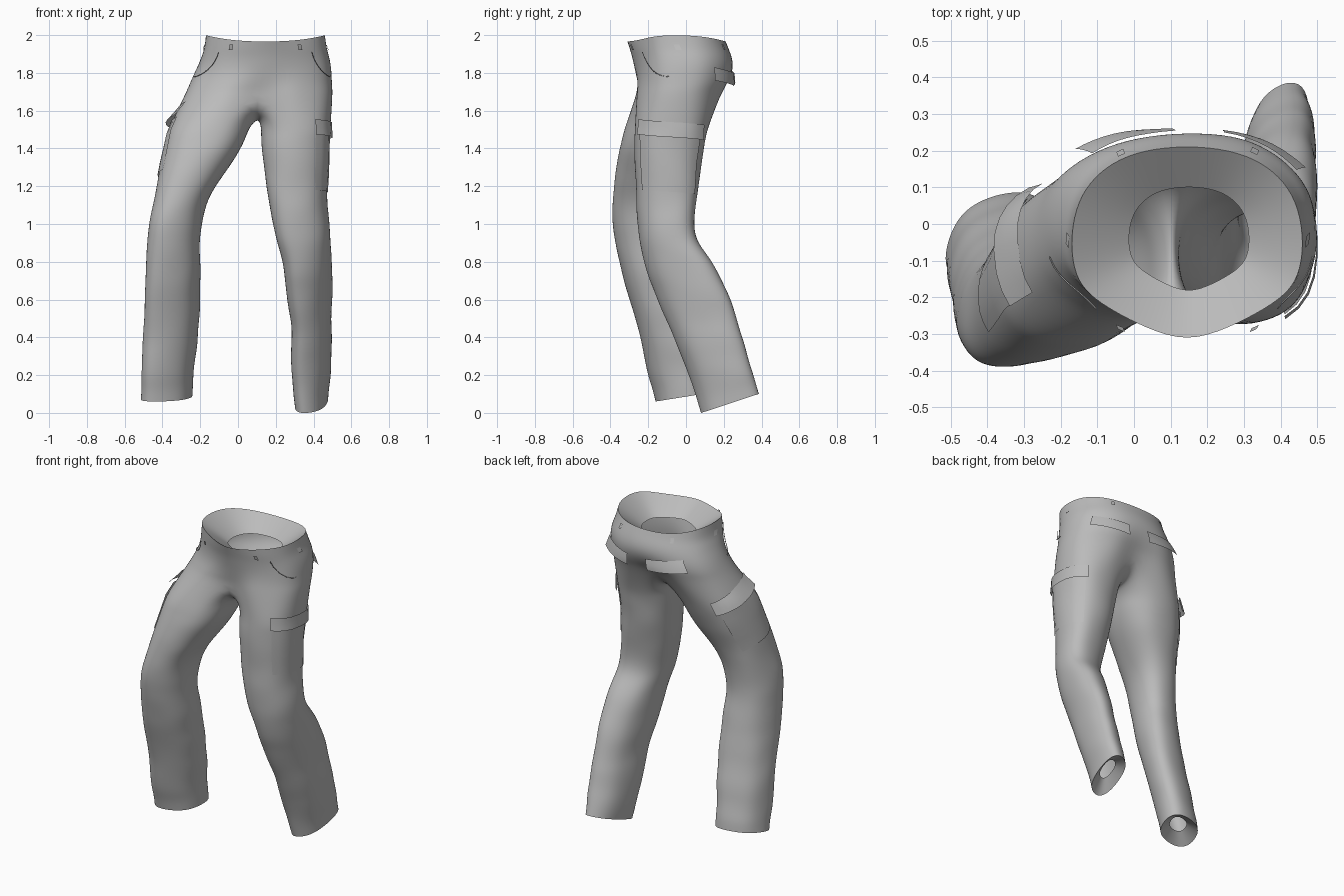
import bpy, bmesh, math
from mathutils import Vector, noise

cube = bpy.data.objects.get("Cube")
if cube:
    bpy.data.objects.remove(cube, do_unlink=True)

cloth = bpy.data.materials.new("grey cloth")
cloth.use_nodes = True
cloth.diffuse_color = (0.5, 0.5, 0.5, 1)
cloth.node_tree.nodes["Principled BSDF"].inputs["Base Color"].default_value = (0.5, 0.5, 0.5, 1)

# Section tables: height, x min, x max, y min, y max
HIPS = [(1.965, -.17, .46, -.32, .21), (1.90, -.19, .48, -.295, .235),
        (1.83, -.215, .495, -.28, .25), (1.75, -.25, .50, -.275, .235),
        (1.68, -.285, .50, -.28, .20)]
LEFT = [(1.68, .10, .50, -.27, .18), (1.53, .12, .49, -.27, .12),
        (1.38, .13, .48, -.27, .09), (1.15, .16, .472, -.262, .058),
        (.93, .20, .487, -.25, .045), (.80, .235, .495, -.222, .135),
        (.62, .262, .495, -.16, .23), (.42, .288, .495, -.07, .29),
        (.22, .285, .49, .015, .34), (.05, .305, .475, .08, .385)]
RIGHT = [(1.68, -.285, .12, -.28, .18), (1.53, -.355, .07, -.32, .12),
         (1.38, -.395, .0, -.355, .06), (1.15, -.44, -.15, -.385, -.03),
         (.95, -.475, -.20, -.385, -.065), (.80, -.483, -.20, -.35, -.045),
         (.60, -.492, -.20, -.30, -.01), (.40, -.503, -.215, -.24, .03),
         (.22, -.51, -.235, -.198, .06), (.08, -.513, -.243, -.16, .085)]


def section(table, z):
    """Smoothly interpolated bounds of a section at height z."""
    i = 0
    while i < len(table) - 2 and z < table[i + 1][0]:
        i += 1
    a, b = table[i], table[i + 1]
    p, q = table[max(i - 1, 0)], table[min(i + 2, len(table) - 1)]
    t = (z - a[0]) / (b[0] - a[0])
    out = []
    for k in range(1, 5):
        m0, m1 = (b[k] - p[k]) / 2, (q[k] - a[k]) / 2
        out.append((2*t**3 - 3*t*t + 1) * a[k] + (t**3 - 2*t*t + t) * m0
                   + (3*t*t - 2*t**3) * b[k] + (t**3 - t*t) * m1)
    return out


def rounded(value):
    return math.copysign(abs(value) ** (2 / 2.35), value)


def surface(table, deg, z, offset=0.0, wrinkle=0.008):
    """Point on the garment at an angle and height, pushed outward."""
    x0, x1, y0, y1 = section(table, z)
    a = math.radians(deg)
    # Lower legs have slanted oval sections
    slant = math.radians(24) * min(1, max(0, (1.55 - z) / .9))
    p = Vector(((x0 + x1) / 2 + (x1 - x0) / 2 * rounded(math.cos(a)),
                (y0 + y1) / 2 + (y1 - y0) / 2 * rounded(math.sin(a + slant)), z))
    folds = noise.noise(Vector((p.x * 6, p.y * 6, p.z * 7))) * wrinkle
    return p + Vector((math.cos(a), math.sin(a + slant), 0)) * (offset + folds)


def finish(name, bm, rounded_mesh=True):
    bmesh.ops.recalc_face_normals(bm, faces=bm.faces)
    mesh = bpy.data.meshes.new(name)
    bm.to_mesh(mesh)
    bm.free()
    obj = bpy.data.objects.new(name, mesh)
    bpy.context.collection.objects.link(obj)
    mesh.materials.append(cloth)
    mesh.shade_smooth()
    if rounded_mesh:
        sub = obj.modifiers.new("smooth", "SUBSURF")
        sub.levels = sub.render_levels = 2


def bridge(bm, a, b):
    for i in range(len(a)):
        j = (i + 1) % len(a)
        bm.faces.new((a[i], a[j], b[j], b[i]))


def lining(name, rim, inner):
    """Inward funnel that closes an opening down to a small hole."""
    bm = bmesh.new()
    bridge(bm, [bm.verts.new(p) for p in rim], [bm.verts.new(p) for p in inner])
    finish(name, bm)


# Trousers shell: hip rings from the waist down
SWELL = 0.004  # makes up for the shrinkage of smoothing
bm = bmesh.new()
rings = []
heights = [1.965, 1.93, 1.89, 1.85, 1.81, 1.77, 1.73, 1.68]
for n, z in enumerate(heights):
    ring = []
    for i in range(20):
        a = math.radians(-90 + 18 * i)
        c, s = math.cos(a), math.sin(a)
        p = surface(HIPS, math.degrees(a), z, SWELL, 0.008 if n else 0)
        if n == 0:
            p.z += 0.035 * c * c
        # The front of the waist comes to a blunt point
        if s < 0:
            p.y += 0.11 * abs(c) * s * s * (1 - n / 7)
        # Groove at the centre, front and back, deepening to the crotch
        groove = 0.06 * (n / 7) ** 3 * math.exp(-((p.x - .11) / .07) ** 2)
        p.y -= math.copysign(groove, p.y)
        ring.append(bm.verts.new(p))
    if rings:
        bridge(bm, rings[-1], ring)
    rings.append(ring)
waist, seat = [v.co.copy() for v in rings[0]], rings[-1]

# Crotch strip shared by both legs, back to front
crotch = []
for k in range(1, 6):
    t = k / 6
    p = seat[10].co.lerp(seat[0].co, t)
    p.z -= 0.12 * math.sin(math.pi * t) ** 0.7
    crotch.append(bm.verts.new(p))

# Legs
cuffs = []
for table, start, side, tilt in ((LEFT, seat[:11], 1, .33),
                                 (RIGHT, [seat[-i] for i in range(11)], -1, .16)):
    previous = start + crotch
    bottom = table[-1][0]
    steps = 24
    for n in range(steps + 1):
        z = 1.515 + (bottom - 1.515) * n / steps
        x0, x1, y0, y1 = section(table, z)
        ring = []
        for i in range(16):
            out = (i - 5) * 22.5
            p = surface(table, out if side > 0 else 180 - out, z, SWELL,
                        0.008 if n < steps else 0)
            p.z += tilt * (p.y - (y0 + y1) / 2) * max(0, (n - steps + 6) / 6)
            ring.append(bm.verts.new(p))
        bridge(bm, previous, ring)
        previous = ring
    cuffs.append([v.co.copy() for v in previous])
finish("trousers_shell", bm)

# Linings inside the waist and the cuffs
centre = Vector((.15, -.04, 1.88))
lining("waist_lining", waist,
       [centre + Vector(((p.x - .145) * .52, (p.y + .05) * .54, 0)) for p in waist])
for name, rim in zip(("left_cuff_lining", "right_cuff_lining"), cuffs):
    mid = sum(rim, Vector()) / len(rim)
    lining(name, rim, [mid + (p - mid) * 0.45 + Vector((0, -.01, .05)) for p in rim])


def patch(name, table, a0, a1, z0, z1, height, flare, lift=0.006):
    """Cloth sheet wrapped on the surface; flare lifts its lower edge."""
    bm = bmesh.new()
    rows = []
    for r in range(5):
        row = []
        for c in range(9):
            t = c / 8
            z = z0 + (z1 - z0) * t - height * r / 4
            row.append(bm.verts.new(surface(table, a0 + (a1 - a0) * t, z, lift + flare * r / 4)))
        rows.append(row)
    for upper, lower in zip(rows, rows[1:]):
        for c in range(8):
            bm.faces.new((upper[c], upper[c + 1], lower[c + 1], lower[c]))
    finish(name, bm, False)


# Cargo pockets and flaps on the thighs
patch("left_cargo_pocket", LEFT, -58, 50, 1.50, 1.48, .32, 0, .005)
patch("left_cargo_flap", LEFT, -60, 55, 1.555, 1.525, .08, .012)
patch("right_cargo_pocket", RIGHT, 208, 124, 1.57, 1.49, .28, 0, .005)
patch("right_cargo_flap", RIGHT, 210, 118, 1.65, 1.55, .075, .025)

# Flaps on the seat
patch("left_back_flap", HIPS, 76, 34, 1.80, 1.83, .07, .028)
patch("right_back_flap", HIPS, 92, 132, 1.80, 1.83, .07, .028)


def seam(name, points):
    curve = bpy.data.curves.new(name, "CURVE")
    curve.dimensions = "3D"
    curve.bevel_depth = 0.002
    line = curve.splines.new("POLY")
    line.points.add(len(points) - 1)
    for v, p in zip(line.points, points):
        v.co = (*p, 1)
    curve.materials.append(cloth)
    bpy.context.collection.objects.link(bpy.data.objects.new(name, curve))


# Curved front pocket seams and belt loops
for name, sign in (("left_front_pocket_seam", 1), ("right_front_pocket_seam", -1)):
    arc = [math.pi * t / 16 for t in range(9)]
    seam(name, [surface(HIPS, -90 + sign * (45 + 32 * (1 - math.cos(t))), 1.91 - .13 * math.sin(t))
                for t in arc])
for n, a in enumerate((-120, -60, 0, 60, 120, 180)):
    patch("belt_loop_%d" % (n + 1), HIPS, a - 2, a + 2, 1.95, 1.95, .03, 0)
